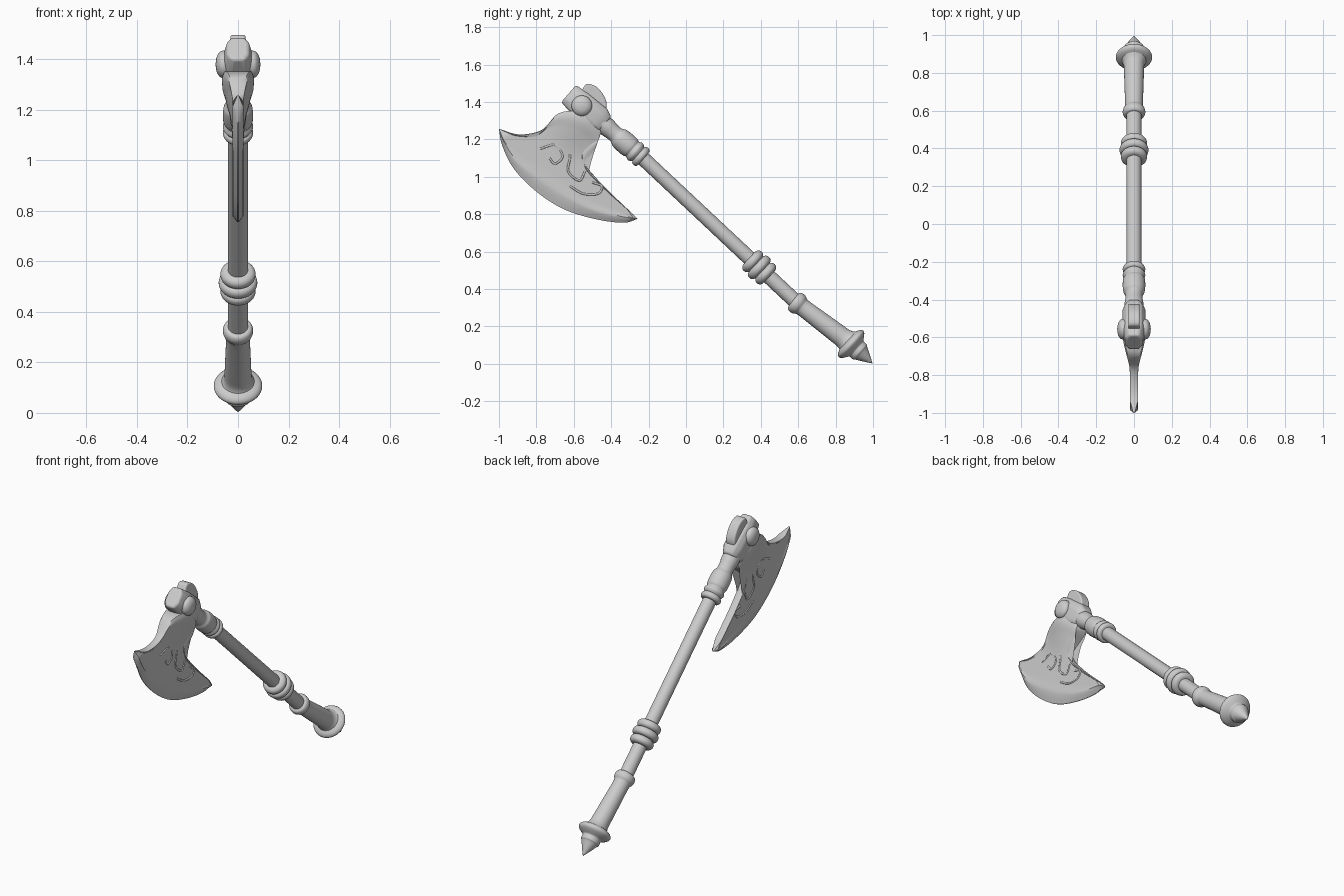
import bpy, bmesh, math
from mathutils import Vector, Matrix

if "Cube" in bpy.data.objects:
    bpy.data.objects.remove(bpy.data.objects["Cube"])


def spline(pts, n):
    """Smooth curve through the control points, n samples per span."""
    p = [Vector(q) for q in pts]
    p = [2 * p[0] - p[1]] + p + [2 * p[-1] - p[-2]]
    out = []
    for i in range(1, len(p) - 2):
        a, b, c, d = p[i - 1:i + 3]
        for k in range(n):
            t = k / n
            out.append(0.5 * (2 * b + (c - a) * t + (2 * a - 5 * b + 4 * c - d) * t * t
                              + (3 * b - a - 3 * c + d) * t ** 3))
    return out + [p[-2]]


def finish(name, bm, angle=40):
    bmesh.ops.remove_doubles(bm, verts=bm.verts, dist=1e-5)
    bmesh.ops.recalc_face_normals(bm, faces=bm.faces)
    me = bpy.data.meshes.new(name)
    bm.to_mesh(me)
    bm.free()
    ob = bpy.data.objects.new(name, me)
    bpy.context.collection.objects.link(ob)
    bpy.ops.object.select_all(action='DESELECT')
    ob.select_set(True)
    bpy.context.view_layer.objects.active = ob
    bpy.ops.object.shade_smooth_by_angle(angle=math.radians(angle))
    return ob


def lathe(name, start, axis, profile, smooth=3, segs=40):
    """Revolve (distance, radius) points about an axis."""
    rot = Vector(axis).to_track_quat('Z', 'Y')
    bm = bmesh.new()
    rings = []
    for d, r in spline(profile, smooth):
        r = max(r, 0)
        rings.append([bm.verts.new(Vector(start) + rot @ Vector(
            (r * math.cos(2 * math.pi * k / segs), r * math.sin(2 * math.pi * k / segs), d)))
            for k in range(segs)])
    for a, b in zip(rings, rings[1:]):
        for k in range(segs):
            j = (k + 1) % segs
            bm.faces.new((a[k], a[j], b[j], b[k]))
    return finish(name, bm)


def P(y, z):
    return Vector((0, y, z))


collar, disc, tip = P(.60, .32), P(.885, .105), P(1, 0)
neck, head, top = P(-.24, 1.108), P(-.45, 1.29), P(-.628, 1.445)

# Shaft with its triple ring
lathe("shaft", collar, neck - collar, [(0, .04), (.6, .039), (1.16, .039)], 1)
for i, r in enumerate((.07, .077, .07)):
    lathe("grip_ring", collar + (neck - collar).normalized() * (.238 + .048 * i), neck - collar,
          [(-.026, .035), (-.023, r - .015), (-.01, r - .002), (.01, r - .002), (.023, r - .015), (.026, .035)])

# Grip, collar and pommel
lathe("grip", collar, disc - collar,
      [(-.035, .035), (-.03, .052), (-.012, .06), (.008, .057), (.02, .05), (.04, .047),
       (.15, .05), (.26, .053), (.31, .056), (.345, .075)])
lathe("pommel", disc, tip - disc,
      [(-.03, .06), (-.02, .085), (-.005, .096), (.01, .09), (.025, .07), (.035, .055), (.05, .055),
       (.062, .054), (.07, .047), (.11, .025), (.152, 0)])

# Stepped socket below the head
lathe("socket", neck, head - neck,
      [(-.018, .036), (-.014, .053), (0, .06), (.014, .056), (.02, .049), (.028, .055), (.04, .06),
       (.052, .056), (.062, .052), (.075, .058), (.11, .06), (.15, .057), (.165, .05),
       (.18, .045), (.21, .046), (.24, .05), (.29, .05)])

# Head block, tapered toward its end
ax = (top - head).normalized()
up = Vector((0, ax.z, -ax.y))
bm = bmesh.new()
rings = []
for d, hx, hw in ((-.02, .045, .055), (.03, .06, .075), (.16, .06, .07), (.236, .044, .06)):
    rings.append([bm.verts.new(head + ax * d + Vector((sx * hx, 0, 0)) + up * (sw * hw))
                  for sx, sw in ((1, .5), (.6, 1), (-.6, 1), (-1, .5), (-1, -.5), (-.6, -1), (.6, -1), (1, -.5))])
for a, b in zip(rings, rings[1:]):
    for k in range(8):
        j = (k + 1) % 8
        bm.faces.new((a[k], a[j], b[j], b[k]))
bm.faces.new(rings[0])
bm.faces.new(rings[-1])
block = finish("head_block", bm)
bev = block.modifiers.new("Bevel", 'BEVEL')
bev.width, bev.segments = .012, 3

# Round bosses on both cheeks
for s in (-1, 1):
    lathe("cheek_boss", (0, -.557, 1.38), (s, 0, 0),
          [(.03, .056), (.062, .054), (.075, .046), (.085, .028), (.089, 0)])

# Rounded crest on the back of the head
bm = bmesh.new()
outline = spline([(-.57, 1.44), (-.553, 1.468), (-.53, 1.497), (-.48, 1.482), (-.443, 1.44),
                  (-.424, 1.39), (-.436, 1.345), (-.48, 1.31)], 4)
f = bm.faces.new([bm.verts.new((-.03, p.x, p.y)) for p in outline])
ext = bmesh.ops.extrude_face_region(bm, geom=[f])
bmesh.ops.translate(bm, vec=(.06, 0, 0), verts=[v for v in ext['geom'] if isinstance(v, bmesh.types.BMVert)])
crest = finish("back_crest", bm)
bev = crest.modifiers.new("Bevel", 'BEVEL')
bev.width, bev.segments = .014, 3

# Blade: lofted between the cutting edge and the rear outline
edge = spline([(-1, 1.255), (-.985, 1.175), (-.935, 1.065), (-.855, .97), (-.745, .88),
               (-.625, .815), (-.465, .77), (-.33, .755), (-.26, .775)], 8)
rear = spline([(-1, 1.257), (-.89, 1.227), (-.77, 1.252), (-.68, 1.34), (-.56, 1.34),
               (-.455, 1.235), (-.558, 1.12), (-.475, .988), (-.26, .778)], 8)
rows = [(0, .002), (.05, .011), (.11, .02), (.15, .022), (.19, .018)] + \
       [(.19 + .1 * i, .018) for i in range(1, 7)] + [(.84, .018), (.89, .022), (.96, .022), (1, .016)]
root = Vector((-.56, 1.32))
bm = bmesh.new()
sides = []
for s in (-1, 1):
    grid = []
    for e, r in zip(edge, rear):
        col = []
        for v, t in rows:
            p = e.lerp(r, v)
            k = max(0, 1 - (p - root).length / .24)
            thin = min(1, (r - e).length / .08 + .15)
            col.append(bm.verts.new((s * (t * thin + .042 * k * k * (3 - 2 * k)), p.x, p.y)))
        grid.append(col)
    for a, b in zip(grid, grid[1:]):
        for i in range(len(rows) - 1):
            bm.faces.new((a[i], a[i + 1], b[i + 1], b[i]))
    sides.append(grid)
L, R = sides
for i in range(len(edge) - 1):
    for j in (0, -1):
        bm.faces.new((L[i][j], L[i + 1][j], R[i + 1][j], R[i][j]))
for i in (0, -1):
    for j in range(len(rows) - 1):
        bm.faces.new((L[i][j], L[i][j + 1], R[i][j + 1], R[i][j]))
finish("blade", bm, 35)

# Low raised scrollwork on both blade faces
scrolls = [[(-.78, 1.15), (-.70, 1.17), (-.66, 1.11), (-.70, 1.07), (-.73, 1.10)],
           [(-.66, 1.20), (-.62, 1.12), (-.63, 1.03), (-.57, .98), (-.54, 1.03)],
           [(-.62, .95), (-.55, .91), (-.47, .91), (-.45, .95), (-.50, .97)]]
for s in (-1, 1):
    cu = bpy.data.curves.new("blade_scroll", 'CURVE')
    cu.dimensions = '3D'
    cu.bevel_depth, cu.bevel_resolution = .006, 2
    for line in scrolls:
        pts = spline(line, 6)
        sp = cu.splines.new('POLY')
        sp.points.add(len(pts) - 1)
        for q, p in zip(sp.points, pts):
            q.co = (s * .0165, p.x, p.y, 1)
    bpy.context.collection.objects.link(bpy.data.objects.new("blade_scroll", cu))
